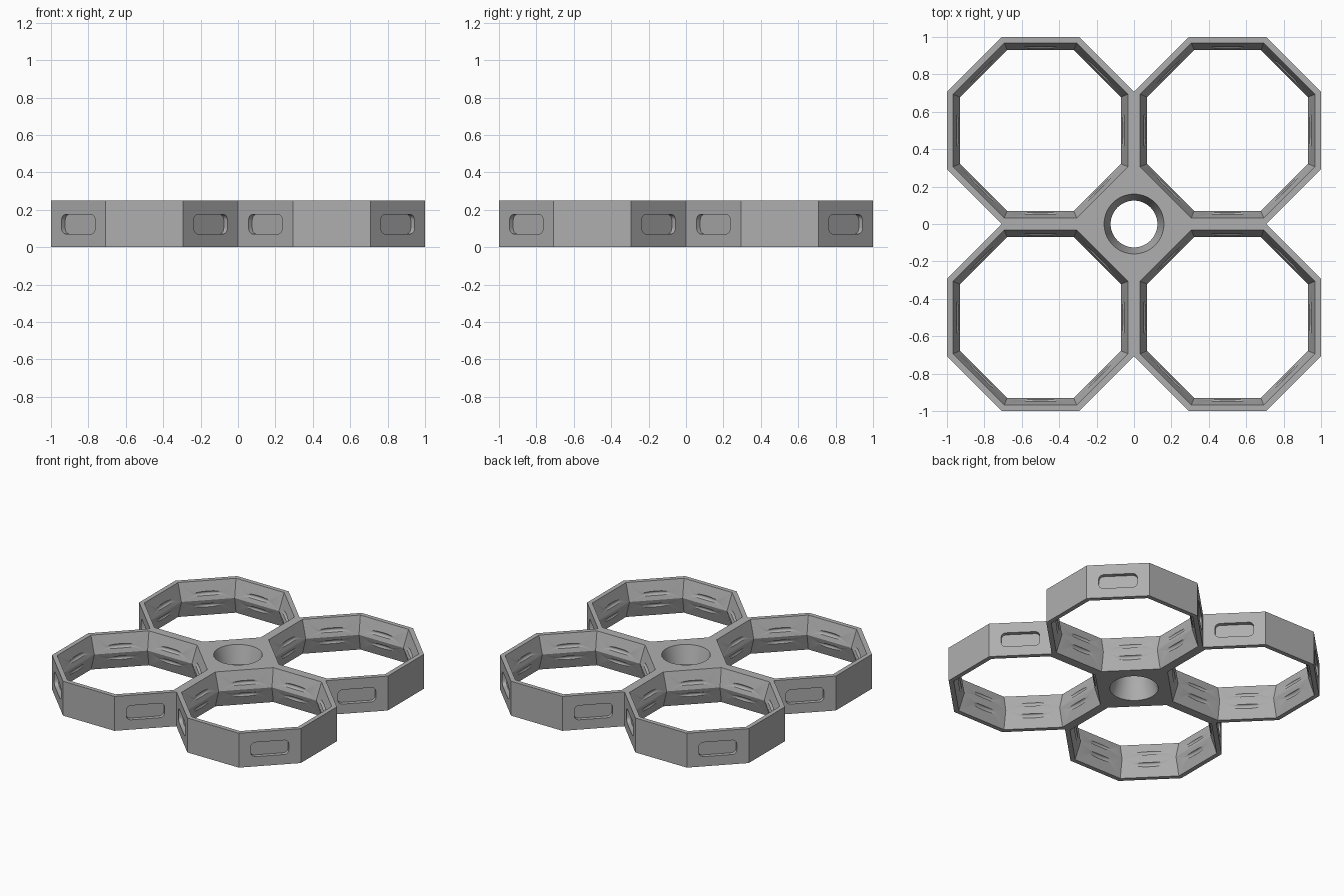
import bpy, bmesh, math
from mathutils import Matrix, Vector

if "Cube" in bpy.data.objects:
    bpy.data.objects.remove(bpy.data.objects["Cube"], do_unlink=True)

HEIGHT, MID = 0.25, 0.125
A = 0.5                                   # octagon apothem
S = A * math.tan(math.pi / 8)             # half side length

grey = bpy.data.materials.new("plain grey")
grey.use_nodes = True
colour = (0.43, 0.43, 0.43, 1)
grey.diffuse_color = colour
grey.node_tree.nodes["Principled BSDF"].inputs["Base Color"].default_value = colour


def make_object(name, bm):
    bmesh.ops.recalc_face_normals(bm, faces=bm.faces)
    mesh = bpy.data.meshes.new(name)
    bm.to_mesh(mesh)
    bm.free()
    mesh.materials.append(grey)
    obj = bpy.data.objects.new(name, mesh)
    bpy.context.collection.objects.link(obj)
    return obj


def lathe(bm, profile, sides, centre, phase=0, closed=False):
    """Stack rings of (radius, z); cap the ends or close into a torus."""
    rings = []
    for r, z in profile:
        rings.append([bm.verts.new((centre[0] + r * math.cos(phase + math.tau * i / sides),
                                    centre[1] + r * math.sin(phase + math.tau * i / sides), z))
                      for i in range(sides)])
    pairs = list(zip(rings, rings[1:]))
    if closed:
        pairs.append((rings[-1], rings[0]))
    else:
        bm.faces.new(rings[0])
        bm.faces.new(rings[-1])
    for low, high in pairs:
        for i in range(sides):
            j = (i + 1) % sides
            bm.faces.new((low[i], low[j], high[j], high[i]))


def waist(edge, middle, scale=1.0):
    """Opening profile that narrows at mid height and overshoots both ends."""
    over = 0.02
    end = edge + (edge - middle) * over / MID
    return [(end * scale, -over), (middle * scale, MID), (end * scale, HEIGHT + over)]


def cut(target, bm, name):
    cutter = make_object(name, bm)
    cutter.hide_render = True
    mod = target.modifiers.new(name, 'BOOLEAN')
    mod.operation = 'DIFFERENCE'
    mod.solver = 'EXACT'
    mod.object = cutter
    bpy.ops.object.select_all(action='DESELECT')
    bpy.context.view_layer.objects.active = target
    target.select_set(True)
    bpy.ops.object.modifier_apply(modifier=mod.name)
    bpy.data.objects.remove(cutter, do_unlink=True)


# Frame body: outline of four touching octagons with a solid middle
bm = bmesh.new()
quarter = [(A + S, 0), (2 * A, A - S), (2 * A, A + S), (A + S, 2 * A), (A - S, 2 * A)]
outline = []
for q in range(4):
    turn = Matrix.Rotation(q * math.pi / 2, 3, 'Z')
    outline += [bm.verts.new(turn @ Vector((x, y, 0))) for x, y in quarter]
base = bm.faces.new(outline)
top = bmesh.ops.extrude_face_region(bm, geom=[base])
bmesh.ops.translate(bm, vec=(0, 0, HEIGHT),
                    verts=[v for v in top["geom"] if isinstance(v, bmesh.types.BMVert)])
frame = make_object("four_ring_frame", bm)

centres = [(x, y) for x in (-A, A) for y in (-A, A)]

# Octagonal openings
bm = bmesh.new()
for c in centres:
    lathe(bm, waist(0.468, 0.43, 1 / math.cos(math.pi / 8)), 8, c, math.pi / 8)
cut(frame, bm, "ring_openings")

# Round hub hole
bm = bmesh.new()
lathe(bm, waist(0.16, 0.125), 64, (0, 0))
cut(frame, bm, "hub_hole")

# Shallow round grooves inside each ring
bm = bmesh.new()
for c in centres:
    for z in (0.08, 0.17):
        circle = [(0.438 + 0.016 * math.cos(math.tau * k / 16),
                   z + 0.016 * math.sin(math.tau * k / 16)) for k in range(16)]
        lathe(bm, circle, 80, c, closed=True)
cut(frame, bm, "inner_grooves")

# Rounded pockets on the outward diagonal faces
bm = bmesh.new()
for cx, cy in centres:
    for k in range(4):
        angle = math.pi / 4 + k * math.pi / 2
        d = Vector((math.cos(angle), math.sin(angle), 0))
        if d.x * cx + d.y * cy < -0.1:
            continue                      # this face joins the hub
        place = Matrix.Translation(Vector((cx, cy, 0.123)) + d * A) @ Matrix.Rotation(angle, 4, 'Z')
        box = bmesh.ops.create_cube(bm, size=1, matrix=place @ Matrix.Diagonal((0.056, 0.255, 0.104, 1)))
        edges = {e for v in box["verts"] for e in v.link_edges
                 if abs((e.verts[0].co - e.verts[1].co).normalized().dot(d)) > 0.9}
        bmesh.ops.bevel(bm, geom=list(edges), offset=0.032, segments=6,
                        profile=0.5, affect='EDGES')
cut(frame, bm, "side_pockets")

bpy.ops.object.shade_smooth_by_angle(angle=math.radians(25))
